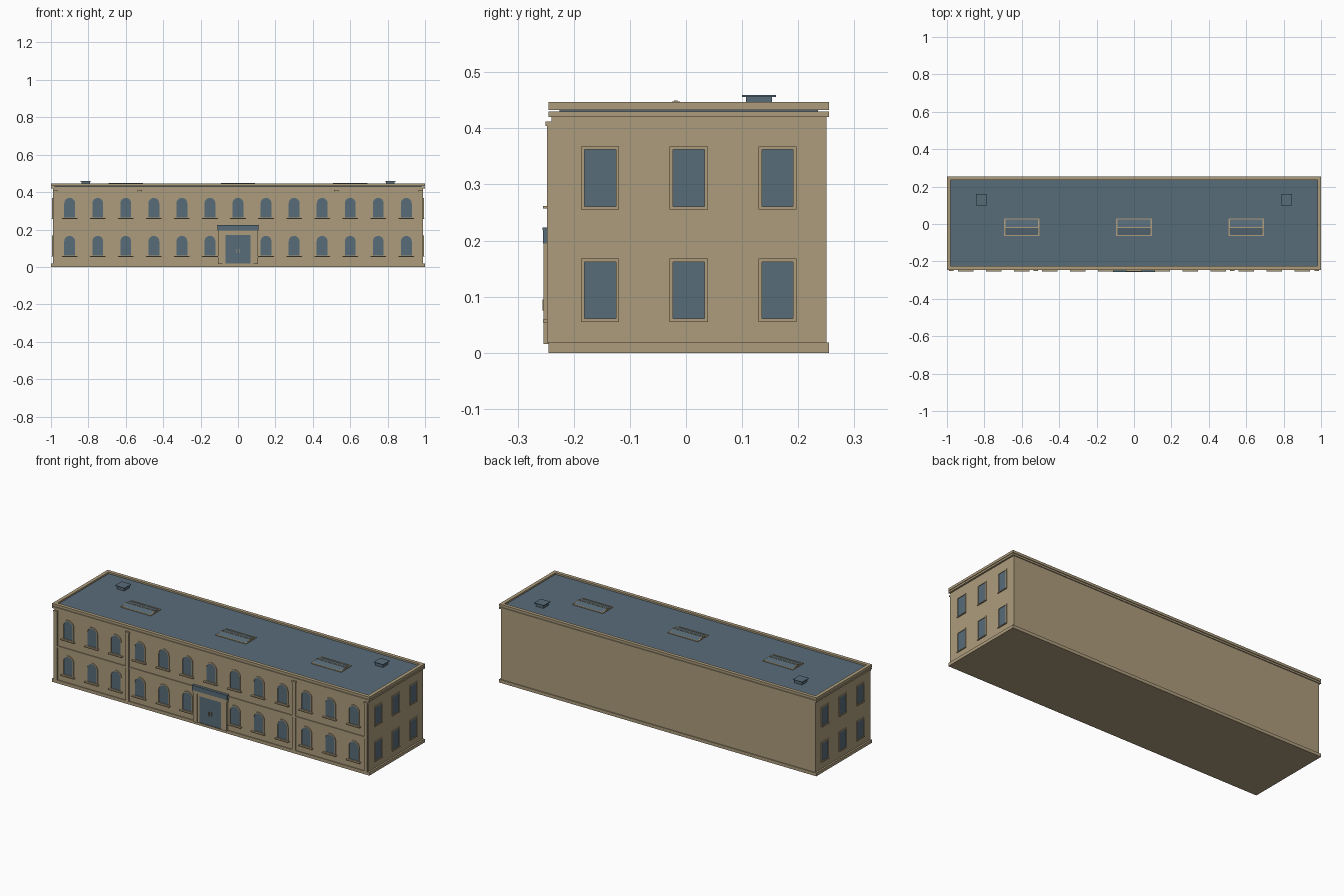
import bpy, bmesh, math

cube = bpy.data.objects.get("Cube")
if cube:
    bpy.data.objects.remove(cube, do_unlink=True)


def material(name, rgb):
    m = bpy.data.materials.new(name)
    m.use_nodes = True
    m.diffuse_color = (*rgb, 1)
    m.node_tree.nodes["Principled BSDF"].inputs["Base Color"].default_value = (*rgb, 1)
    return m


STONE = material("sandstone", (0.42, 0.335, 0.205))
SLATE = material("slate blue", (0.098, 0.15, 0.19))
FRONT, BACK, SIDE, MID = -0.24, 0.25, 0.99, 0.005


def finish(name, bm, mat):
    bmesh.ops.recalc_face_normals(bm, faces=bm.faces)
    mesh = bpy.data.meshes.new(name)
    bm.to_mesh(mesh)
    bm.free()
    mesh.materials.append(mat)
    obj = bpy.data.objects.new(name, mesh)
    bpy.context.collection.objects.link(obj)
    return obj


def box(name, x, y, z, mat=STONE):
    """Box from (min, max) pairs on each axis."""
    bm = bmesh.new()
    bmesh.ops.create_cube(bm, size=1)
    for v in bm.verts:
        v.co = [(a + b) / 2 + c * (b - a) for (a, b), c in zip((x, y, z), v.co)]
    return finish(name, bm, mat)


# Placement of wall details: u along the wall, z up, d outwards
def on_front(u, z, d):
    return (u, FRONT - d, z)


def on_side(sign):
    return lambda u, z, d: (sign * (SIDE + d), u, z)


def outline(u, z0, z1, half, arched):
    """Closed outline of an opening, round headed or square."""
    pts = [(u - half, z0), (u + half, z0)]
    if not arched:
        return pts + [(u + half, z1), (u - half, z1)]
    return pts + [(u + half * math.cos(math.pi * i / 12),
                   z1 - half + half * math.sin(math.pi * i / 12)) for i in range(13)]


def plate(name, place, pts, d, mat):
    bm = bmesh.new()
    low = [bm.verts.new(place(u, z, 0)) for u, z in pts]
    top = [bm.verts.new(place(u, z, d)) for u, z in pts]
    bm.faces.new(low)
    bm.faces.new(top)
    for i in range(len(pts)):
        bm.faces.new((low[i - 1], low[i], top[i], top[i - 1]))
    return finish(name, bm, mat)


def ring(name, place, inner, outer, d):
    bm = bmesh.new()
    loops = [[bm.verts.new(place(u, z, h)) for u, z in pts]
             for pts, h in ((inner, 0), (inner, d), (outer, d), (outer, 0))]
    for a, b in zip(loops, loops[1:] + loops[:1]):
        for i in range(len(a)):
            bm.faces.new((a[i - 1], a[i], b[i], b[i - 1]))
    return finish(name, bm, STONE)


def window(place, u, z0, z1, half, arched):
    rim = 0.006
    inner = outline(u, z0, z1, half, arched)
    outer = outline(u, z0 - rim, z1 + rim, half + rim, arched)
    plate("window_glass", place, inner, 0.001, SLATE)
    ring("window_frame", place, inner, outer, 0.004)


def rim(name, x, y, z, width):
    """Hollow rectangular border seen from above."""
    (x0, x1), (y0, y1) = x, y
    box(name + "_front", x, (y0, y0 + width), z)
    box(name + "_back", x, (y1 - width, y1), z)
    for a, b, side in ((x0, x0 + width, "_right"), (x1 - width, x1, "_left")):
        box(name + side, (a, b), (y0 + width, y1 - width), z)


# Main block, plinth and cornice
box("building_body", (-SIDE, SIDE), (FRONT, BACK), (0, 0.42))
box("plinth", (-1, 1), (-0.245, 0.255), (0, 0.018))
box("cornice", (-1, 1), (-0.245, 0.255), (0.42, 0.43))
box("roof_deck", (-0.98, 0.98), (-0.225, 0.235), (0.43, 0.438), SLATE)
rim("parapet", (-1, 1), (-0.245, 0.255), (0.433, 0.447), 0.02)

# Front windows in two floors, with sills
for i in range(13):
    x = -0.9 + 0.15 * i
    for z0 in (0.062, 0.265):
        if i == 6 and z0 < 0.1:
            continue
        window(on_front, x, z0, z0 + 0.104, 0.029, True)
        box("window_sill", (x - 0.042, x + 0.042), (-0.255, FRONT), (z0 - 0.008, z0 - 0.003))

# Windows on both end walls
for sign in (-1, 1):
    for y in (-0.153, MID, 0.163):
        for z0 in (0.061, 0.261):
            window(on_side(sign), y, z0, z0 + 0.101, 0.028, False)
            box("end_sill", sorted((sign * SIDE, sign * 0.996)),
                (y - 0.034, y + 0.034), (z0 - 0.006, z0 - 0.002))

# Pilasters and string courses on the front
for x in (-0.978, -0.525, 0.525, 0.978):
    box("pilaster", (x - 0.01, x + 0.01), (-0.248, FRONT), (0.018, 0.41))
    box("pilaster_capital", (x - 0.012, x + 0.012), (-0.25, FRONT), (0.404, 0.412))
for x in ((-0.968, -0.535), (-0.515, -0.11), (0.11, 0.515), (0.535, 0.968)):
    box("string_course", x, (-0.245, FRONT), (0.203, 0.213))

# Entrance
box("entrance_backing", (-0.1, 0.1), (-0.246, FRONT), (0.018, 0.2))
box("door", (-0.068, 0.068), (-0.248, -0.246), (0.018, 0.17), SLATE)
box("door_split", (-0.001, 0.001), (-0.25, -0.248), (0.018, 0.17), SLATE)
ring("door_frame", lambda u, z, d: (u, -0.246 - d, z),
     outline(0, 0.018, 0.17, 0.068, False), outline(0, 0.016, 0.18, 0.08, False), 0.005)
for s in (-1, 1):
    x = sorted((s * 0.082, s * 0.106))
    box("entrance_pilaster", x, (-0.254, FRONT), (0.016, 0.18))
    box("door_handle", (s * 0.007 - 0.002, s * 0.007 + 0.002), (-0.2555, -0.248), (0.075, 0.095))
box("entrance_lintel", (-0.108, 0.108), (-0.254, FRONT), (0.18, 0.195))
box("entrance_canopy", (-0.11, 0.11), (-0.255, FRONT), (0.195, 0.219), SLATE)
box("canopy_cap", (-0.112, 0.112), (-0.2555, FRONT), (0.219, 0.223), SLATE)

# Gabled skylights
for x in (-0.6, 0, 0.6):
    y0, y1, yr = -0.065, 0.03, -0.018
    rim("skylight_curb", (x - 0.095, x + 0.095), (y0, y1), (0.438, 0.442), 0.007)
    profile = [(y0 + 0.007, 0.44), (y1 - 0.007, 0.44), (yr, 0.449)]
    plate("skylight_glass", lambda u, z, d, x=x: (x - 0.088 + d, u, z), profile, 0.176, SLATE)
    box("skylight_ridge", (x - 0.092, x + 0.092), (yr - 0.003, yr + 0.003), (0.447, 0.45))
    for s in (-1, 1):
        plate("skylight_gable", lambda u, z, d, x=x, s=s: (x + s * (0.088 + d), u, z),
              profile, 0.004, STONE)

# Roof vents
for x in (-0.815, 0.815):
    box("vent_stem", (x - 0.023, x + 0.023), (0.107, 0.153), (0.437, 0.456), SLATE)
    box("vent_cap", (x - 0.03, x + 0.03), (0.1, 0.16), (0.456, 0.459), SLATE)
